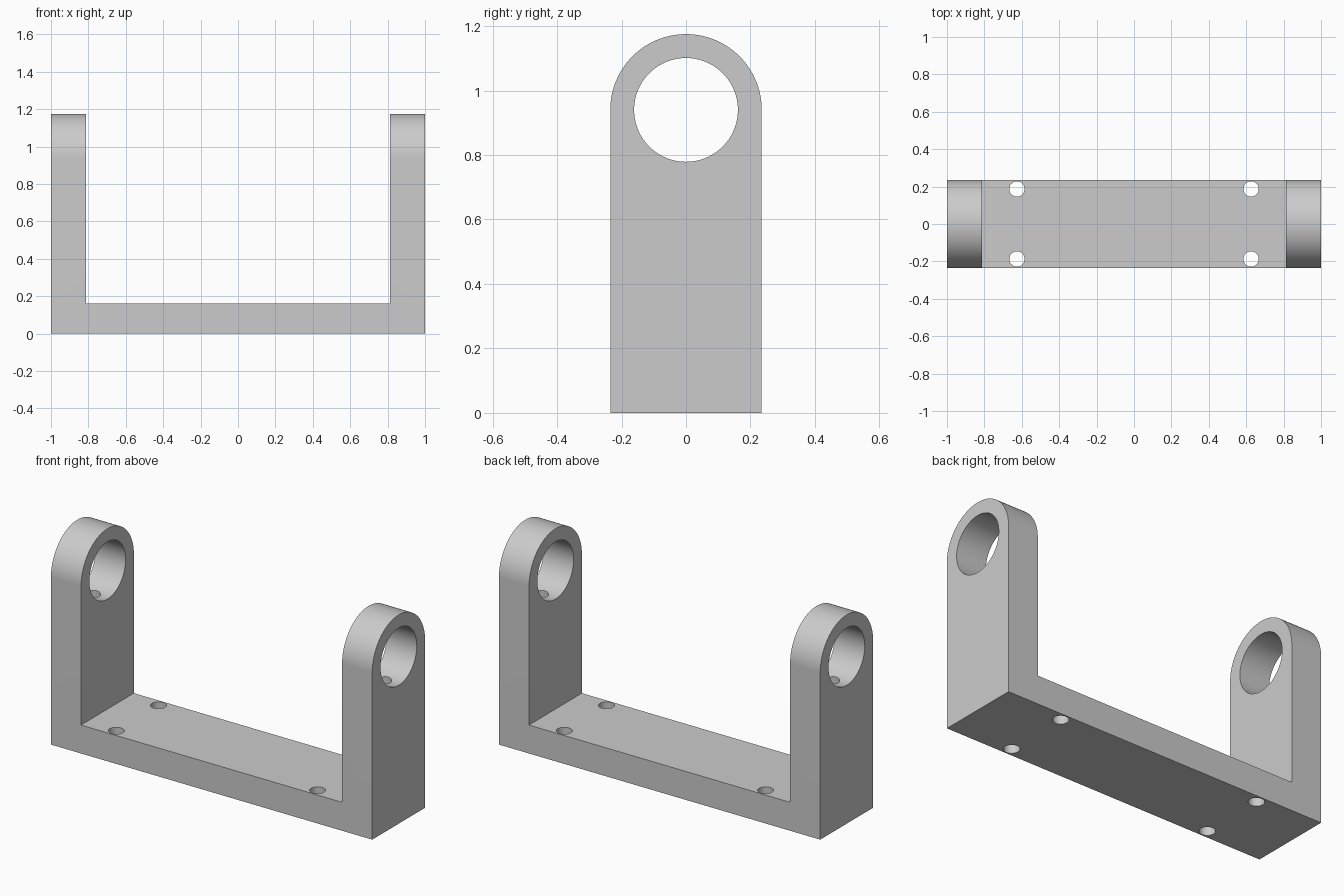
import bpy
import bmesh
from math import pi, cos, sin

cube = bpy.data.objects.get("Cube")
if cube:
    bpy.data.objects.remove(cube, do_unlink=True)

HALF_W = 0.235      # half depth of the bracket, also the radius of the arm ends
AXIS_Z = 0.94       # height of the bore axis
BORE_R = 0.161
INNER_X = 0.8125    # inner face of each arm
BASE_T = 0.16
SCREW_R = 0.041

grey = bpy.data.materials.new("plain grey")
grey.use_nodes = True
colour = (0.6, 0.6, 0.6, 1)
grey.diffuse_color = colour
grey.node_tree.nodes["Principled BSDF"].inputs["Base Color"].default_value = colour


def extrude_x(name, profile, x0, x1):
    """Solid made by sweeping a (y, z) profile along x."""
    bm = bmesh.new()
    face = bm.faces.new([bm.verts.new((x0, y, z)) for y, z in profile])
    swept = bmesh.ops.extrude_face_region(bm, geom=[face])["geom"]
    moved = [g for g in swept if isinstance(g, bmesh.types.BMVert)]
    bmesh.ops.translate(bm, verts=moved, vec=(x1 - x0, 0, 0))
    bmesh.ops.recalc_face_normals(bm, faces=bm.faces)
    mesh = bpy.data.meshes.new(name)
    bm.to_mesh(mesh)
    bm.free()
    mesh.materials.append(grey)
    obj = bpy.data.objects.new(name, mesh)
    bpy.context.collection.objects.link(obj)
    return obj


def arc(radius, start, end, steps):
    return [(radius * cos(start + (end - start) * i / steps),
             AXIS_Z + radius * sin(start + (end - start) * i / steps))
            for i in range(steps + 1)]


def cut(target, cutter):
    mod = target.modifiers.new("cut", 'BOOLEAN')
    mod.operation = 'DIFFERENCE'
    mod.solver = 'EXACT'
    mod.object = cutter
    bpy.context.view_layer.objects.active = target
    bpy.ops.object.modifier_apply(modifier=mod.name)
    bpy.data.objects.remove(cutter, do_unlink=True)


def drill(target, x, y, z0, z1):
    bpy.ops.mesh.primitive_cylinder_add(vertices=48, radius=SCREW_R, depth=z1 - z0,
                                        location=(x, y, (z0 + z1) / 2))
    drill_bit = bpy.context.object
    drill_bit.hide_render = True
    drill_bit.data.materials.append(grey)
    cut(target, drill_bit)


# Round-topped block
bracket = extrude_x("bracket", [(-HALF_W, 0), (HALF_W, 0)] + arc(HALF_W, 0, pi, 64), -1, 1)

# Gap between the arms
gap = extrude_x("gap_cutter", [(-0.5, BASE_T), (0.5, BASE_T), (0.5, 1.5), (-0.5, 1.5)],
                -INNER_X, INNER_X)
gap.hide_render = True
cut(bracket, gap)

# Bore through both arms
bore = extrude_x("bore_cutter", arc(BORE_R, 0, 2 * pi, 96)[:-1], -1.2, 1.2)
bore.hide_render = True
cut(bracket, bore)

for side in (-1, 1):
    # Blind hole in the floor of each bore
    drill(bracket, side * (1 + INNER_X) / 2, 0, 0.6, AXIS_Z)
    # Mounting holes through the base
    for end in (-1, 1):
        drill(bracket, side * 0.626, end * 0.187, -0.1, BASE_T + 0.1)

# Smooth curved walls, sharp edges
bpy.ops.object.select_all(action='DESELECT')
bracket.select_set(True)
bpy.context.view_layer.objects.active = bracket
bpy.ops.object.shade_smooth_by_angle(angle=pi / 6)
